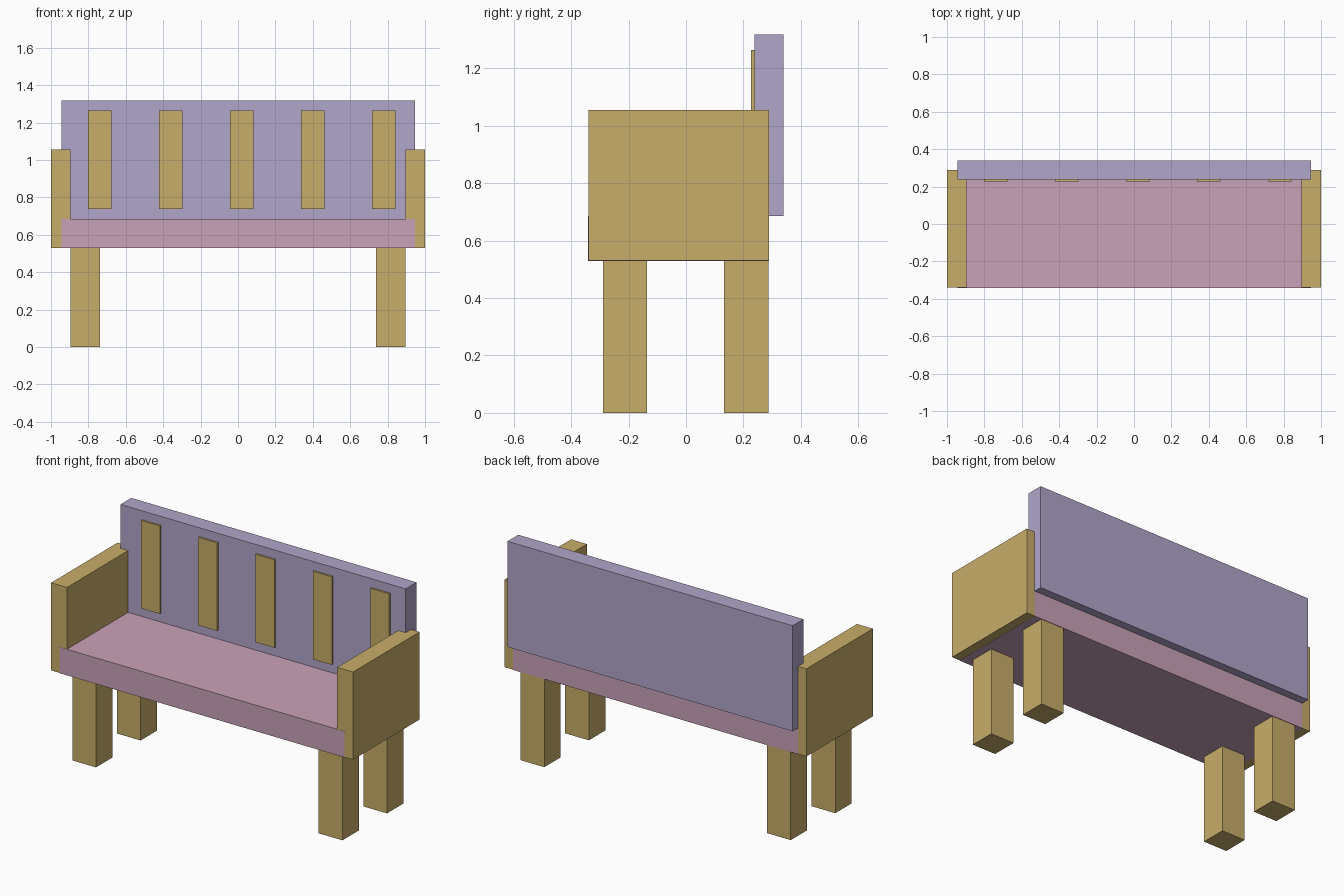
import bpy

if "Cube" in bpy.data.objects:
    bpy.data.objects.remove(bpy.data.objects["Cube"])


def material(name, rgb):
    m = bpy.data.materials.new(name)
    m.diffuse_color = (*rgb, 1.0)
    m.use_nodes = True
    m.node_tree.nodes["Principled BSDF"].inputs["Base Color"].default_value = m.diffuse_color
    return m


TAN = material("tan wood", (0.584, 0.423, 0.144))
PURPLE = material("soft purple", (0.434, 0.381, 0.584))
PINK = material("dusty pink", (0.584, 0.361, 0.479))


def box(name, x, y, z, mat):
    """Box spanning the given (min, max) ranges."""
    spans = (x, y, z)
    bpy.ops.mesh.primitive_cube_add(size=1, location=[(a + b) / 2 for a, b in spans])
    ob = bpy.context.object
    ob.name = name
    ob.scale = [b - a for a, b in spans]
    bpy.ops.object.transform_apply(location=False, rotation=False, scale=True)
    ob.data.materials.append(mat)
    return ob


# Seat, a hair proud of the arm blocks so its ends show on them
box("seat", (-0.945, 0.945), (-0.341, 0.290), (0.529, 0.685), PINK)

# Backrest panel
box("backrest", (-0.945, 0.945), (0.238, 0.340), (0.685, 1.318), PURPLE)

# Slats set into the front of the backrest
for i in range(5):
    cx = -0.74 + 0.38 * i
    box(f"back_slat_{i + 1}", (cx - 0.0625, cx + 0.0625), (0.227, 0.30), (0.738, 1.265), TAN)

# Arms and legs on both sides
for side, s in (("left", -1), ("right", 1)):
    box(f"arm_{side}", sorted((s * 0.895, s * 1.0)), (-0.340, 0.289), (0.53, 1.055), TAN)
    for place, y in (("front", (-0.29, -0.135)), ("back", (0.132, 0.287))):
        box(f"{place}_leg_{side}", sorted((s * 0.738, s * 0.895)), y, (0.0, 0.53), TAN)
